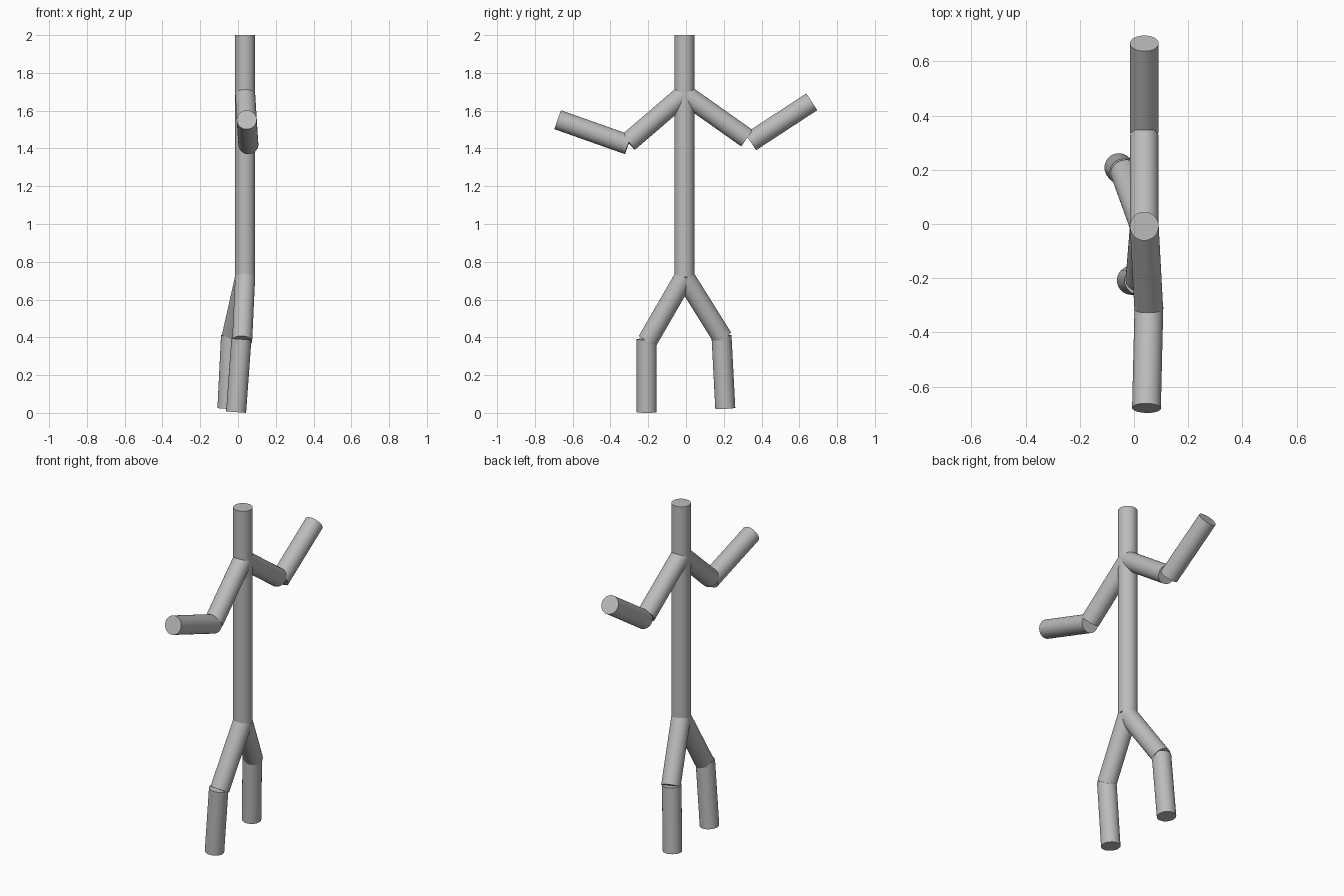
import bpy, math
from mathutils import Vector

if "Cube" in bpy.data.objects:
    bpy.data.objects.remove(bpy.data.objects["Cube"])

RADIUS = 0.053

grey = bpy.data.materials.new("plain grey")
grey.diffuse_color = (0.5, 0.5, 0.5, 1)
grey.use_nodes = True
grey.node_tree.nodes["Principled BSDF"].inputs["Base Color"].default_value = grey.diffuse_color


def limb(name, start, end):
    """Capped smooth cylinder running between two points."""
    a, b = Vector(start), Vector(end)
    axis = b - a
    bpy.ops.mesh.primitive_cylinder_add(
        vertices=40, radius=RADIUS, depth=axis.length, location=(a + b) / 2,
        rotation=axis.to_track_quat('Z', 'Y').to_euler())
    ob = bpy.context.object
    ob.name = name
    ob.data.materials.append(grey)
    bpy.ops.object.shade_smooth_by_angle(angle=math.radians(40))
    return ob


# central axis of the figure
CX, CY = 0.038, -0.008
shoulder = (CX, CY, 1.688)
hip = (CX, CY, 0.72)

# torso and head
limb("torso", hip, (CX, CY, 1.722))
limb("head", (CX, CY, 1.722), (CX, CY, 2.0))

# arms
limb("back_upper_arm", shoulder, (0.038, 0.323, 1.454))
limb("back_forearm", (0.038, 0.342, 1.435), (0.038, 0.666, 1.647))
limb("front_upper_arm", shoulder, (0.054, -0.305, 1.433))
limb("front_forearm", (0.055, -0.306, 1.42), (0.046, -0.679, 1.552))

# legs
limb("back_thigh", hip, (-0.034, 0.192, 0.40))
limb("back_shin", (-0.037, 0.188, 0.408), (-0.056, 0.208, 0.024))
limb("front_thigh", hip, (0.022, -0.204, 0.381))
limb("front_shin", (0.018, -0.208, 0.39), (-0.01, -0.208, 0.004))
